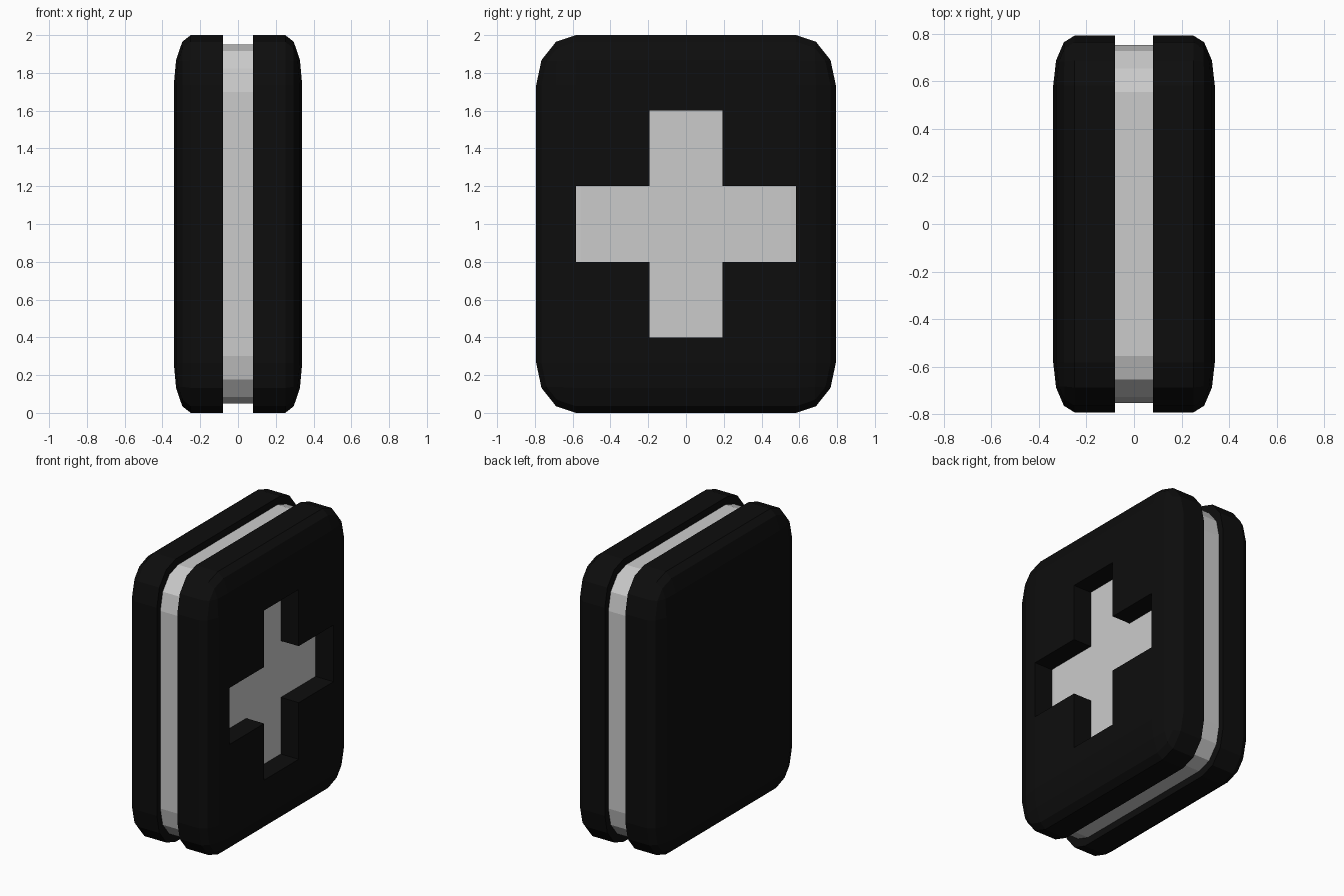
import bpy, bmesh
from mathutils import Vector

if "Cube" in bpy.data.objects:
    bpy.data.objects.remove(bpy.data.objects["Cube"])

black = bpy.data.materials.new("black")
black.diffuse_color = (0.004, 0.004, 0.004, 1)
black.use_nodes = True
black.node_tree.nodes["Principled BSDF"].inputs["Base Color"].default_value = black.diffuse_color


def make_object(name, bm, mat=None):
    bmesh.ops.recalc_face_normals(bm, faces=bm.faces)
    mesh = bpy.data.meshes.new(name)
    bm.to_mesh(mesh)
    bm.free()
    obj = bpy.data.objects.new(name, mesh)
    bpy.context.collection.objects.link(obj)
    if mat:
        mesh.materials.append(mat)
    return obj


def rounded_box(half, bevel=0.264):
    """Rounded unit cube stretched to half sizes, centred at z = 1."""
    bm = bmesh.new()
    bmesh.ops.create_cube(bm, size=2)
    bmesh.ops.bevel(bm, geom=bm.edges[:], offset=bevel, offset_type='OFFSET',
                    segments=3, profile=0.5, affect='EDGES')
    bmesh.ops.scale(bm, vec=half, verts=bm.verts)
    bmesh.ops.translate(bm, vec=(0, 0, 1), verts=bm.verts)
    return bm


def shell(name, side):
    """One half of the case, cut flat at the central groove."""
    bm = rounded_box((0.34, 0.793, 1.0))
    cut = bmesh.ops.bisect_plane(bm, geom=bm.verts[:] + bm.edges[:] + bm.faces[:],
                                 plane_co=(0.08 * side, 0, 0),
                                 plane_no=(side, 0, 0), clear_inner=True)
    rim = [e for e in cut["geom_cut"] if isinstance(e, bmesh.types.BMEdge)]
    bmesh.ops.contextual_create(bm, geom=rim)
    return make_object(name, bm, black)


# Case halves
right_shell = shell("right_shell", 1)
left_shell = shell("left_shell", -1)

# Cross-shaped cutter for the right face
a, b, c, d = 0.193, 0.582, 0.2, 0.6
quarter = [(a, d), (a, c), (b, c)]
outline = (quarter + [(y, -z) for y, z in reversed(quarter)]
           + [(-y, -z) for y, z in quarter]
           + [(-y, z) for y, z in reversed(quarter)])
bm = bmesh.new()
face = bm.faces.new([bm.verts.new((0.0, y, z + 1)) for y, z in outline])
ext = bmesh.ops.extrude_face_region(bm, geom=[face])
bmesh.ops.translate(bm, vec=Vector((0.5, 0, 0)),
                    verts=[v for v in ext["geom"] if isinstance(v, bmesh.types.BMVert)])
cutter = make_object("cross_cutter", bm, black)
cutter.hide_render = True

# Cut the cross opening, then drop the cutter
mod = right_shell.modifiers.new("cross_opening", 'BOOLEAN')
mod.operation = 'DIFFERENCE'
mod.solver = 'EXACT'
mod.object = cutter
bpy.context.view_layer.objects.active = right_shell
bpy.ops.object.modifier_apply(modifier=mod.name)
bpy.data.objects.remove(cutter)

# Grey core, seen in the groove and through the cross
make_object("inner_core", rounded_box((0.2, 0.754, 0.95)))
